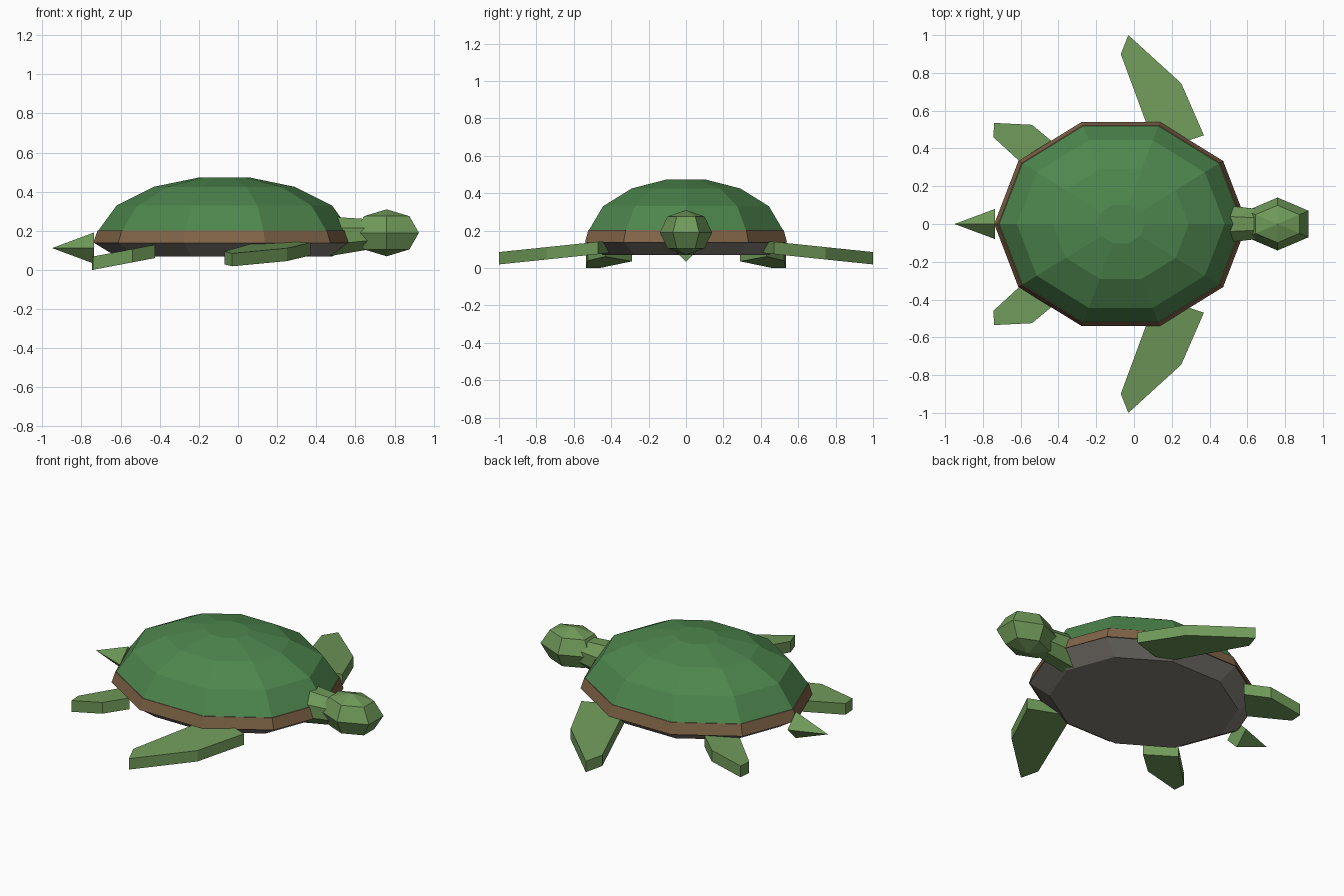
import bpy, bmesh, math
from mathutils import Matrix

if "Cube" in bpy.data.objects:
    bpy.data.objects.remove(bpy.data.objects["Cube"])

CX = -0.07      # shell centre along x
RATIO = 0.568 / 0.67   # shell width to length


def material(name, rgb):
    m = bpy.data.materials.new(name)
    m.diffuse_color = (*rgb, 1)
    m.use_nodes = True
    m.node_tree.nodes["Principled BSDF"].inputs["Base Color"].default_value = m.diffuse_color
    return m


GREEN = material("shell_green", (0.075, 0.24, 0.075))
SKIN = material("skin_green", (0.16, 0.32, 0.10))
BROWN = material("rim_brown", (0.22, 0.13, 0.065))
BELLY = material("belly_grey", (0.23, 0.215, 0.19))


def finish(name, bm, mat):
    bmesh.ops.recalc_face_normals(bm, faces=bm.faces)
    me = bpy.data.meshes.new(name)
    bm.to_mesh(me)
    bm.free()
    me.materials.append(mat)
    ob = bpy.data.objects.new(name, me)
    bpy.context.collection.objects.link(ob)
    return ob


def shell_part(name, profile, mat):
    """Ten-sided oval rings from (radius, z) pairs, bridged and capped."""
    bm = bmesh.new()
    rings = []
    for r, z in profile:
        rings.append([bm.verts.new((CX + r * math.cos(i * math.tau / 10),
                                    r * RATIO * math.sin(i * math.tau / 10), z))
                      for i in range(10)])
    for a, b in zip(rings, rings[1:]):
        for i in range(10):
            j = (i + 1) % 10
            bm.faces.new((a[i], a[j], b[j], b[i]))
    bm.faces.new(rings[0])
    bm.faces.new(rings[-1])
    return finish(name, bm, mat)


def flipper(name, points, thickness, side):
    """Flat paddle from (x, y, top z) corners, mirrored by side."""
    bm = bmesh.new()
    top = [bm.verts.new((x, side * y, z)) for x, y, z in points]
    low = [bm.verts.new((x, side * y, z - thickness)) for x, y, z in points]
    bm.faces.new(top)
    bm.faces.new(low)
    n = len(points)
    for i in range(n):
        j = (i + 1) % n
        bm.faces.new((top[i], top[j], low[j], low[i]))
    return finish(name, bm, SKIN)


def cone_x(name, sides, r1, r2, x1, x2, z, turn=0.0, tilt=0.0):
    """Cone lying along x, from x1 (r1) to x2 (r2)."""
    bm = bmesh.new()
    way = 1 if x2 > x1 else -1
    mat = (Matrix.Translation(((x1 + x2) / 2, 0, z))
           @ Matrix.Rotation(way * math.pi / 2 - tilt, 4, 'Y')
           @ Matrix.Rotation(turn, 4, 'Z'))
    bmesh.ops.create_cone(bm, cap_ends=True, segments=sides, radius1=r1,
                          radius2=r2, depth=abs(x2 - x1), matrix=mat)
    bmesh.ops.remove_doubles(bm, verts=bm.verts, dist=1e-5)
    return finish(name, bm, SKIN)


# Shell: dome, rim band and belly plate
shell_part("shell_dome", [(0.645, 0.20), (0.55, 0.33), (0.36, 0.425), (0.128, 0.473)], GREEN)
shell_part("shell_rim", [(0.67, 0.137), (0.648, 0.202)], BROWN)
shell_part("belly_plate", [(0.55, 0.068), (0.665, 0.138)], BELLY)

# Head
bm = bmesh.new()
bmesh.ops.create_uvsphere(bm, u_segments=6, v_segments=4, radius=1,
                          matrix=Matrix.Translation((0.76, 0, 0.19))
                          @ Matrix.Diagonal((0.19, 0.14, 0.12, 1)))
finish("head", bm, SKIN)

# Neck and tail
cone_x("neck", 8, 0.11, 0.08, 0.46, 0.70, 0.178, math.pi / 8, 0.05)
cone_x("tail", 4, 0.08, 0.0, -0.735, -0.95, 0.112)

# Flippers on both sides
FRONT = [(0.37, 0.47), (0.25, 0.745), (-0.03, 1.0), (-0.07, 0.90), (0.12, 0.385)]
REAR = [(-0.425, 0.43), (-0.54, 0.525), (-0.74, 0.535), (-0.745, 0.46), (-0.56, 0.29)]
for label, s in (("left", 1), ("right", -1)):
    flipper("front_flipper_" + label,
            [(x, y, 0.14 - 0.104 * (y - 0.47)) for x, y in FRONT], 0.066, s)
    flipper("rear_flipper_" + label,
            [(x, y, 0.068 + 0.19 * (x + 0.745)) for x, y in REAR], 0.068, s)
